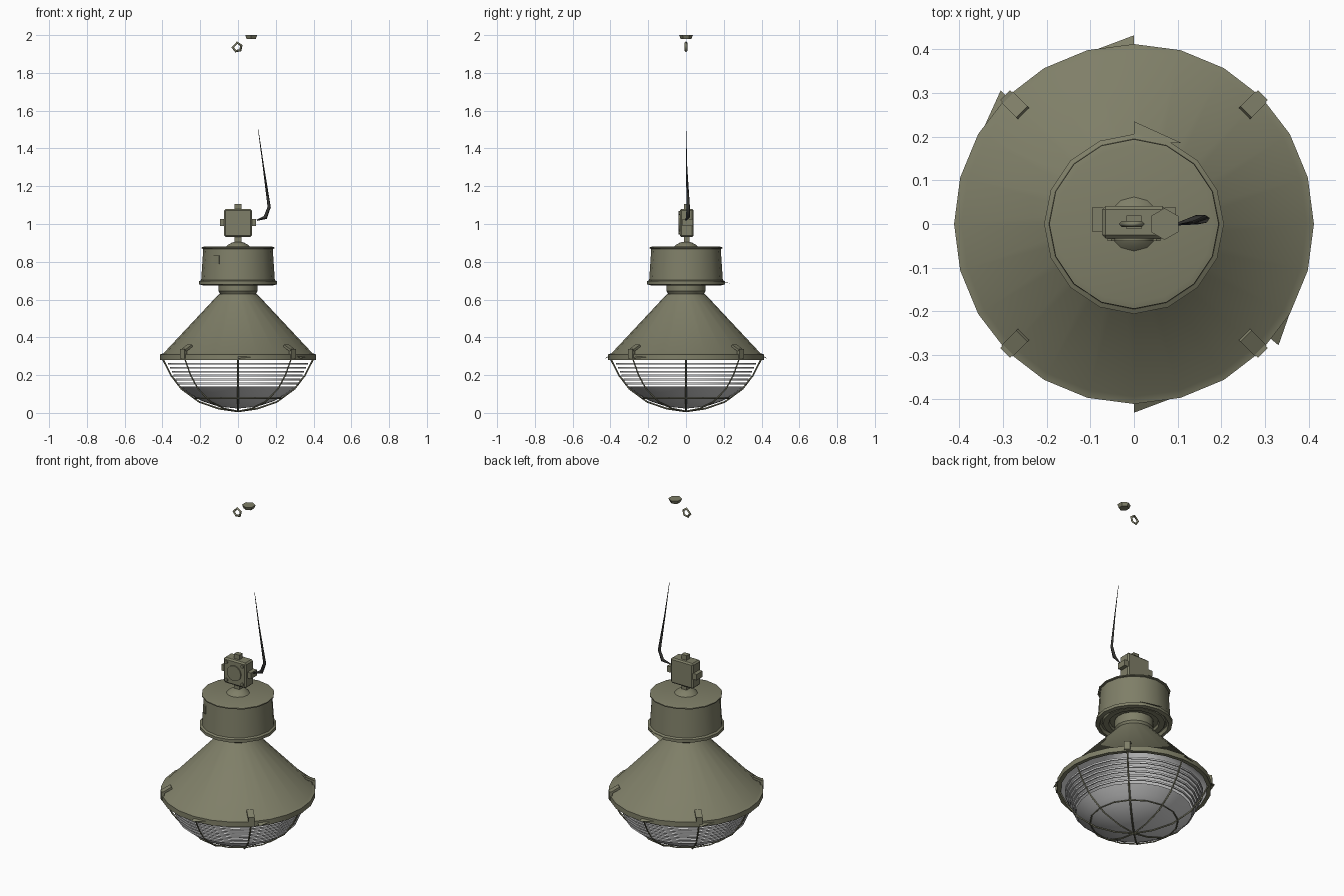
import bpy, bmesh, math
from mathutils import Vector, Matrix

if "Cube" in bpy.data.objects:
    bpy.data.objects.remove(bpy.data.objects["Cube"])


def material(name, colour):
    m = bpy.data.materials.new(name)
    m.use_nodes = True
    m.diffuse_color = (*colour, 1)
    bsdf = m.node_tree.nodes["Principled BSDF"]
    bsdf.inputs["Base Color"].default_value = (*colour, 1)
    bsdf.inputs["Roughness"].default_value = 0.7
    return m


olive = material("olive paint", (0.213, 0.212, 0.138))
grey = material("pale grey glass", (0.62, 0.62, 0.62))
dark = material("dark cable", (0.035, 0.035, 0.032))


def finish(name, bm, mat, smooth=True):
    bmesh.ops.recalc_face_normals(bm, faces=bm.faces)
    mesh = bpy.data.meshes.new(name)
    bm.to_mesh(mesh)
    bm.free()
    ob = bpy.data.objects.new(name, mesh)
    bpy.context.collection.objects.link(ob)
    mesh.materials.append(mat)
    if smooth:
        bpy.ops.object.select_all(action="DESELECT")
        ob.select_set(True)
        bpy.context.view_layer.objects.active = ob
        bpy.ops.object.shade_smooth_by_angle(angle=math.radians(35))


def lathe(name, profile, mat, sides=24, closed=False):
    """Spin a radius/height profile round the z axis."""
    bm = bmesh.new()
    verts = [bm.verts.new((r, 0, z)) for r, z in profile]
    pairs = list(zip(verts, verts[1:]))
    if closed:
        pairs.append((verts[-1], verts[0]))
    edges = [bm.edges.new(p) for p in pairs]
    bmesh.ops.spin(bm, geom=verts + edges, cent=(0, 0, 0), axis=(0, 0, 1),
                   angle=math.tau, steps=sides, use_duplicate=False)
    bmesh.ops.remove_doubles(bm, verts=bm.verts, dist=0.0005)
    finish(name, bm, mat)


def box(name, centre, size, turn=0, bevel=0, tilt=0):
    """Box tilted about its own y axis, placed, then swung round the z axis."""
    bm = bmesh.new()
    bmesh.ops.create_cube(bm, size=1)
    bmesh.ops.scale(bm, vec=size, verts=bm.verts)
    if bevel:
        bmesh.ops.bevel(bm, geom=bm.edges[:], offset=bevel, segments=1, affect="EDGES")
    place = (Matrix.Rotation(turn, 4, "Z") @ Matrix.Translation(centre)
             @ Matrix.Rotation(tilt, 4, "Y"))
    bmesh.ops.transform(bm, matrix=place, verts=bm.verts)
    finish(name, bm, olive, False)


def disc(name, centre, radius, depth, sides, turn=0, top=1.0):
    """Upright cylinder or cone frustum, turned about x."""
    bm = bmesh.new()
    bmesh.ops.create_cone(bm, cap_ends=True, segments=sides, radius1=radius,
                          radius2=radius * top, depth=depth)
    place = Matrix.Translation(centre) @ Matrix.Rotation(turn, 4, "X")
    bmesh.ops.transform(bm, matrix=place, verts=bm.verts)
    finish(name, bm, olive)


def wire(name, points, thickness, mat, cyclic=False, radii=None):
    curve = bpy.data.curves.new(name, "CURVE")
    curve.dimensions = "3D"
    curve.bevel_depth = thickness
    curve.bevel_resolution = 0
    spline = curve.splines.new("POLY")
    spline.points.add(len(points) - 1)
    spline.use_cyclic_u = cyclic
    for i, (p, co) in enumerate(zip(spline.points, points)):
        p.co = (*co, 1)
        p.radius = radii[i] if radii else 1
    curve.materials.append(mat)
    ob = bpy.data.objects.new(name, curve)
    bpy.context.collection.objects.link(ob)


def fin(name, points):
    """Thin bent edge of sheet metal."""
    bm = bmesh.new()
    bm.faces.new([bm.verts.new(p) for p in points])
    finish(name, bm, olive, False)


def polar(r, angle, z):
    return Vector((r * math.cos(angle), r * math.sin(angle), z))


# Conical shade with a rolled rim, and the pale reflector lining it
lathe("shade", [(0.1, 0.63), (0.395, 0.315), (0.412, 0.31), (0.412, 0.28), (0.39, 0.28)], olive)
lathe("reflector", [(0.39, 0.28), (0.385, 0.305), (0.09, 0.62), (0, 0.62)], grey)
lathe("neck", [(0.09, 0.62), (0.1, 0.64), (0.104, 0.645), (0.104, 0.695)], olive, 20)

# Gear housing with stepped underside and overhanging lid
lathe("gear_housing", [(0.09, 0.7), (0.13, 0.7), (0.135, 0.685), (0.165, 0.685),
                       (0.17, 0.695), (0.18, 0.695), (0.185, 0.675), (0.206, 0.68),
                       (0.206, 0.697), (0.195, 0.703), (0.184, 0.868), (0.194, 0.87),
                       (0.194, 0.876), (0.18, 0.88), (0, 0.88)], olive, 16)
lathe("top_collar", [(0.062, 0.88), (0.052, 0.89), (0.03, 0.903), (0, 0.905)], olive, 12)
box("label_plate", (0, -0.187, 0.81), (0.035, 0.008, 0.045), turn=-0.65)

# Ribbed glass: solid bowl below, separate louvre rings above
lathe("glass_bowl", [(0.31, 0.14), (0.26, 0.1), (0.19, 0.062), (0.1, 0.033), (0, 0.023)], grey)
for i in range(6):
    r, z = 0.322 + 0.0095 * i, 0.155 + 0.021 * i
    lathe("glass_ring", [(r - 0.009, z + 0.003), (r, z + 0.005), (r, z - 0.005),
                         (r - 0.009, z - 0.003)], grey, 24, True)

# Wire guard: meridian wires and one hoop
arc = [(0.398, 0.285), (0.355, 0.2), (0.3, 0.128), (0.205, 0.058), (0.1, 0.022), (0, 0.008)]
for k in range(8):
    a = k * math.tau / 8
    wire("guard_rib", [polar(r, a, z) for r, z in arc], 0.0045, olive)
wire("guard_hoop", [polar(0.235, k * math.tau / 16, 0.078) for k in range(16)],
     0.004, olive, True)

# Rim clips on the diagonals
for k in range(4):
    a = math.pi / 4 + k * math.pi / 2
    box("clip_strap", (0.408, 0, 0.312), (0.018, 0.032, 0.05), turn=a)
    box("clip_lever", (0.384, 0, 0.343), (0.055, 0.036, 0.012), turn=a, tilt=0.5)

# Bent edges of the rim and the housing flange
for degrees in (90, 135, 270, 320):
    a = math.radians(degrees)
    fin("rim_edge", [polar(0.432, a, 0.288), polar(0.405, a + 0.3, 0.3), polar(0.4, a, 0.305)])
fin("flange_edge", [(0, 0.235, 0.685), (0.11, 0.185, 0.695), (0, 0.19, 0.7)])

# Junction box on top with side glands, front boss and corner screws
box("junction_box", (0, 0.004, 1.006), (0.146, 0.074, 0.148), bevel=0.008)
disc("front_boss", (0, -0.035, 1.006), 0.045, 0.008, 12, math.pi / 2)
for s in (-1, 1):
    for t in (-1, 1):
        disc("corner_screw", (s * 0.052, -0.035, 1.006 + t * 0.052), 0.01, 0.008, 6, math.pi / 2)
    box("side_gland", (s * 0.083, 0.01, 1.008), (0.026, 0.055, 0.035))
    box("end_gland", (0, 0.004, 1.006 + s * 0.086), (0.035, 0.03, 0.03))

# Cable tapering away to the ceiling
wire("cable", [(0.1, 0, 1.02), (0.145, 0.01, 1.035), (0.165, 0.012, 1.09),
               (0.135, 0.003, 1.3), (0.107, 0, 1.5)], 0.011, dark,
     radii=[0.3, 1, 0.8, 0.35, 0.1])

# Ceiling rose and hook
disc("ceiling_rose", (0.07, 0, 1.99), 0.028, 0.02, 6, top=1.3)
wire("hook", [(-0.028, 0, 1.935), (-0.012, 0, 1.915), (0.012, 0, 1.92),
              (0.018, 0, 1.945), (-0.004, 0, 1.96)], 0.007, olive, True)
